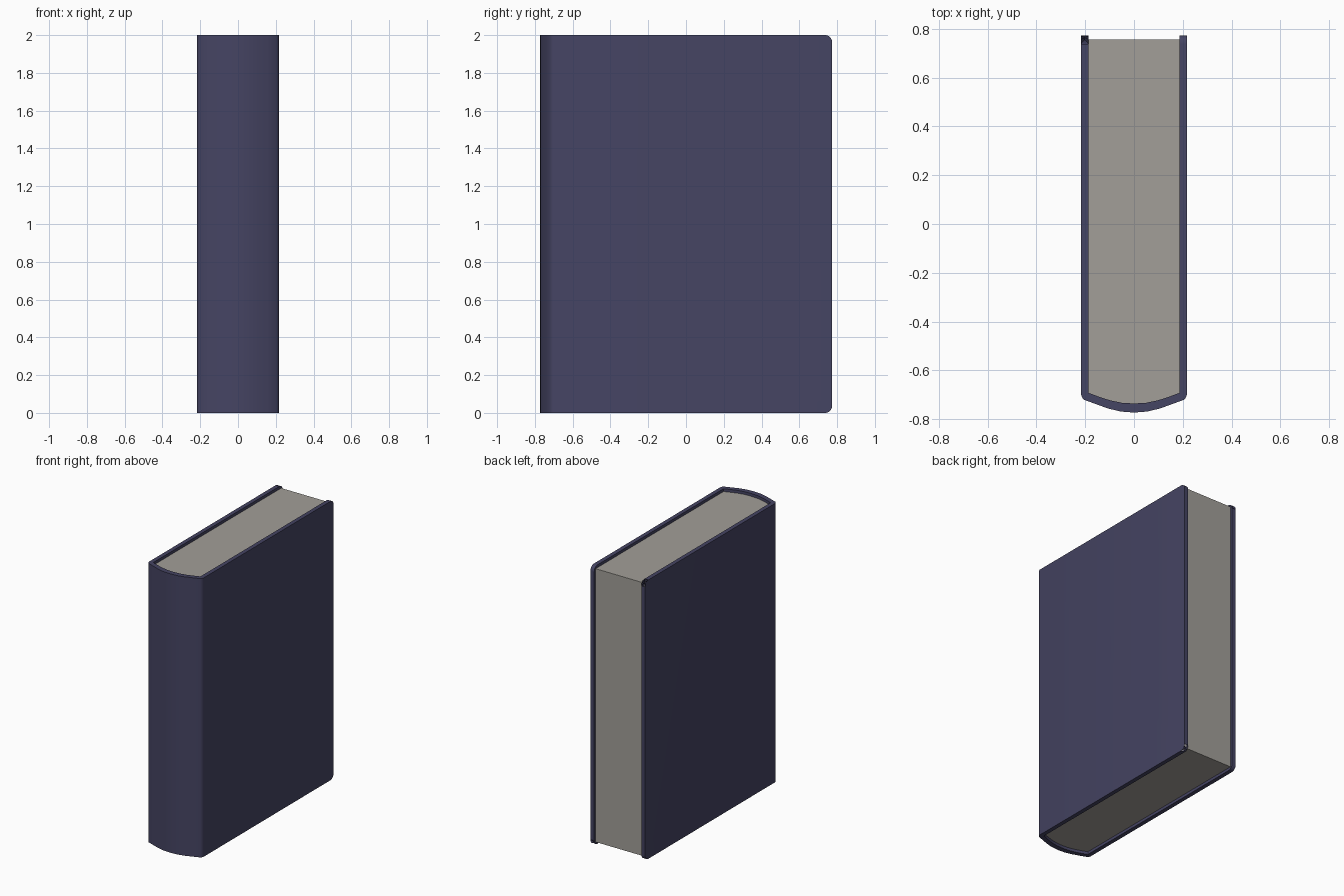
import bpy, bmesh, math

if "Cube" in bpy.data.objects:
    bpy.data.objects.remove(bpy.data.objects["Cube"])

H, BACK = 2.0, 0.773


def material(name, rgb):
    m = bpy.data.materials.new(name)
    m.diffuse_color = (*rgb, 1)
    m.use_nodes = True
    m.node_tree.nodes["Principled BSDF"].inputs["Base Color"].default_value = m.diffuse_color
    return m


def mirrored(half):
    """Complete a left-half outline (ending on x = 0) with its right half."""
    return half + [(-x, y) for x, y in reversed(half[:-1])]


def finish(name, bm, mat):
    bmesh.ops.recalc_face_normals(bm, faces=bm.faces)
    me = bpy.data.meshes.new(name)
    bm.to_mesh(me)
    bm.free()
    me.materials.append(mat)
    ob = bpy.data.objects.new(name, me)
    bpy.context.collection.objects.link(ob)
    bpy.ops.object.select_all(action='DESELECT')
    ob.select_set(True)
    bpy.context.view_layer.objects.active = ob
    bpy.ops.object.shade_smooth_by_angle(angle=math.radians(30))
    return ob


# Paired outer and inner outlines of the case, seen from above
outer = mirrored([(-0.217, BACK), (-0.217, -0.698), (-0.2135, -0.711), (-0.204, -0.721),
                  (-0.155, -0.739), (-0.108, -0.756), (-0.055, -0.769), (0, -BACK)])
inner = mirrored([(-0.187, BACK), (-0.187, -0.688), (-0.187, -0.691), (-0.184, -0.693),
                  (-0.142, -0.709), (-0.098, -0.723), (-0.05, -0.733), (0, -0.736)])

# Cover: two boards and a rounded spine in one strip
bm = bmesh.new()
rings = [[bm.verts.new((x, y, z)) for x, y in line]
         for z in (0, H) for line in (outer, inner)]
ob_, ib, ot, it = rings
for i in range(len(outer) - 1):
    for a, b in ((ob_, ib), (ot, it), (ob_, ot), (ib, it)):
        bm.faces.new((a[i], a[i + 1], b[i + 1], b[i]))
for i in (0, -1):
    bm.faces.new((ob_[i], ib[i], it[i], ot[i]))
# rounded free corners of the boards
corners = [bm.edges.get((a[i], b[i])) for a, b in ((ob_, ib), (ot, it)) for i in (0, -1)]
bmesh.ops.bevel(bm, geom=corners, offset=0.035, segments=5, profile=0.5, affect='EDGES')
finish("cover", bm, material("dark blue cloth", (0.060, 0.058, 0.125)))

# Page block: fills the case, slightly recessed on the three open sides
bm = bmesh.new()
outline = [(-0.187, 0.757)] + inner[1:-1] + [(0.187, 0.757)]
base = bm.faces.new([bm.verts.new((x, y, 0.02)) for x, y in outline])
ext = bmesh.ops.extrude_face_region(bm, geom=[base], use_keep_orig=True)
top = [v for v in ext["geom"] if isinstance(v, bmesh.types.BMVert)]
bmesh.ops.translate(bm, verts=top, vec=(0, 0, H - 0.04))
finish("pages", bm, material("grey paper", (0.36, 0.345, 0.315)))
